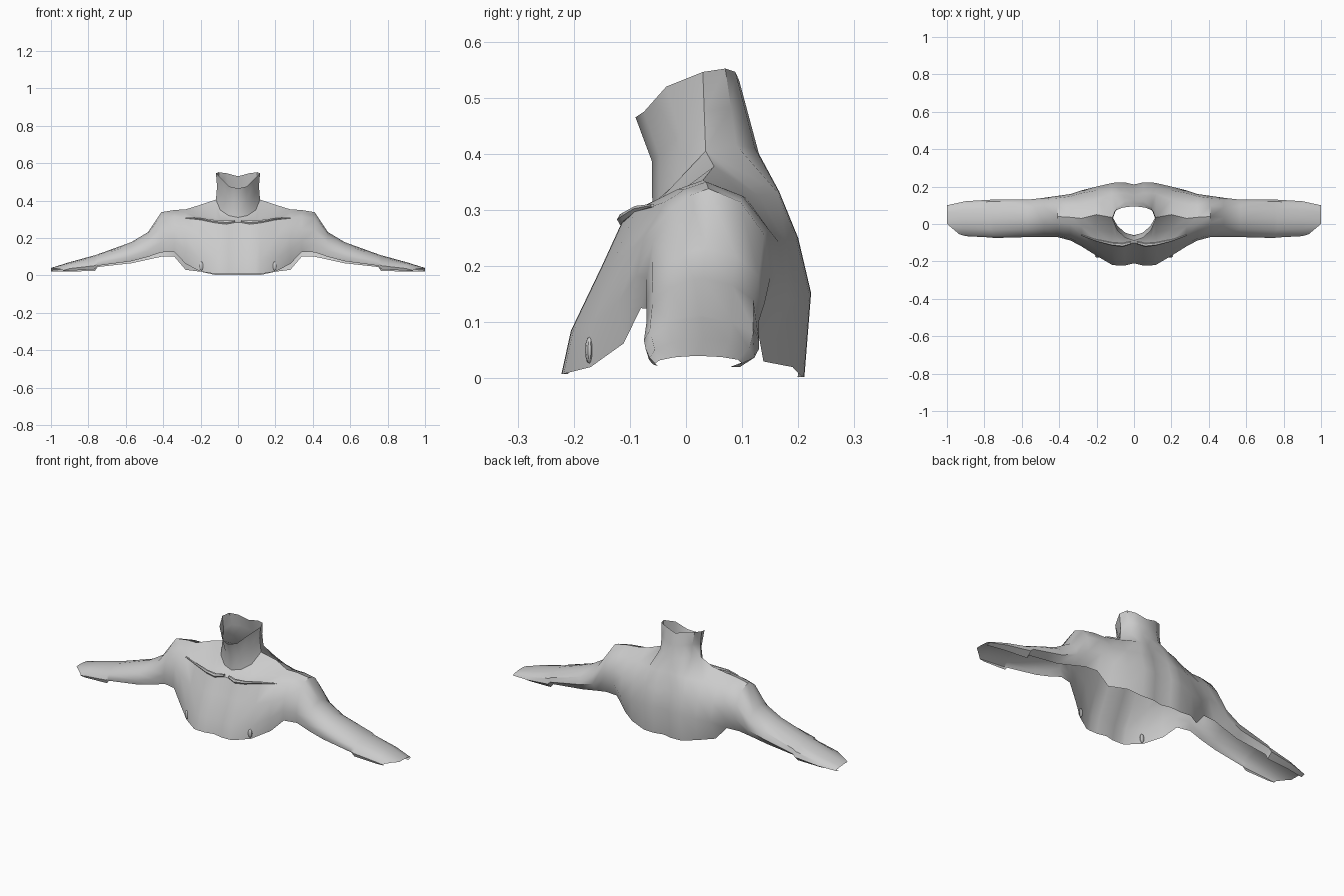
import bpy, bmesh, math

if "Cube" in bpy.data.objects:
    bpy.data.objects.remove(bpy.data.objects["Cube"], do_unlink=True)

skin = bpy.data.materials.new("light_grey")
skin.use_nodes = True
colour = (0.6, 0.6, 0.6, 1)
skin.diffuse_color = colour
bsdf = skin.node_tree.nodes["Principled BSDF"]
bsdf.inputs["Base Color"].default_value = colour
bsdf.inputs["Roughness"].default_value = 0.8


def finish(name, bm):
    """Make a smooth-shaded object from one half and mirror it."""
    mesh = bpy.data.meshes.new(name)
    bm.to_mesh(mesh)
    bm.free()
    mesh.materials.append(skin)
    ob = bpy.data.objects.new(name, mesh)
    bpy.context.collection.objects.link(ob)
    bpy.ops.object.select_all(action="DESELECT")
    ob.select_set(True)
    bpy.context.view_layer.objects.active = ob
    bpy.ops.object.shade_smooth_by_angle(angle=math.radians(40))
    mod = ob.modifiers.new("mirror", "MIRROR")
    mod.merge_threshold = 0.0005


def grid(bm, rows):
    for a, b in zip(rows, rows[1:]):
        for i in range(len(a) - 1):
            bm.faces.new((a[i], b[i], b[i + 1], a[i + 1]))


def lerp(a, b, t):
    return a + (b - a) * t


# Side profiles (y, z): chest from hem to collarbone, spine from nape to hem
CHEST = [(-.222, .008), (-.205, .085), (-.15, .2), (-.112, .283)]
SPINE = [(.166, .333), (.2, .25), (.223, .152), (.211, .002)]
# Neck opening: x, body inset, front (y, z), back (y, z)
OPENING = [
    (0, .012, -.06, .31, .13, .4),
    (.05, 0, -.048, .32, .123, .41),
    (.095, .001, -.015, .35, .09, .415),
    (.118, .004, .035, .405, .035, .405),
]
# Outer chest section, front hem over the shoulder slope to the back hem
OUTER_CHEST = [(-.17, .02), (-.17, .09), (-.132, .2), (-.09, .3), (-.03, .318),
               (.05, .378), (.13, .325), (.18, .24), (.2, .14), (.19, .02)]
# Arm section as fractions of depth and height, open underneath
ARM_SHAPE = [(.03, .1), (0, .33), (.05, .6), (.21, .86), (.35, .95),
             (.5, 1), (.76, .9), (.95, .66), (1, .33), (.86, 0)]
# Arm stations: x, front y, back y, bottom z, top z
ARM = [
    (.28, -.12, .18, .03, .353),
    (.34, -.088, .16, .1, .35),
    (.41, -.07, .15, .1, .338),
    (.48, -.07, .14, .085, .232),
    (.57, -.07, .13, .065, .178),
    (.75, -.075, .13, .045, .113),
    (.765, -.072, .13, .025, .108),
    (.9, -.065, .122, .02, .071),
    (1, -.055, .1, .02, .04),
]

bm = bmesh.new()


def row(x, pts):
    return [bm.verts.new((x, y, z)) for y, z in pts]


# Chest and back strips beside the neck, with a hollow behind the collarbone
front, back = [], []
for x, inset, fy, fz, by, bz in OPENING:
    pts = [(y + inset, z) for y, z in CHEST]
    cy, cz = pts[-1]
    pts += [(lerp(cy, fy, .45), lerp(cz, fz, .2)), (fy, fz)]
    front.append(row(x, pts))
    nape = [front[-1][-1]] if (fy, fz) == (by, bz) else row(x, [(by, bz)])
    back.append(nape + row(x, [(y - inset, z) for y, z in SPINE]))

# Shoulders and arms, with the wrist end slanting back along its front edge
outer = [row(.2, OUTER_CHEST)]
for x, y0, y1, z0, z1 in ARM:
    section = row(x, [(lerp(y0, y1, u), lerp(z0, z1, v)) for u, v in ARM_SHAPE])
    if x == 1:
        for v in section:
            v.co.x -= 1.2 * max(0, -v.co.y)
    outer.append(section)
grid(bm, front + [r[:6] for r in outer])
grid(bm, back + [r[5:] for r in outer])

# Neck rising from the opening to a rim that juts forward under the jaw
RIM = [(0, -.09, .465), (.045, -.075, .475), (.09, -.035, .52), (.118, .03, .546),
       (.103, .07, .552), (.06, .088, .546), (0, .095, .53)]
base = [r[-1] for r in front] + [r[0] for r in reversed(back[:-1])]
middle = []
for v, p in zip(base, RIM):
    x, y, z = (lerp(a, b, .5) for a, b in zip(v.co, p))
    middle.append(bm.verts.new((x * .95, y + (.014 if y < 0 else 0), z)))
grid(bm, [base, middle, [bm.verts.new(p) for p in RIM]])

bmesh.ops.recalc_face_normals(bm, faces=bm.faces)
bm.faces.ensure_lookup_table()
if bm.faces[0].normal.y > 0:
    bmesh.ops.reverse_faces(bm, faces=bm.faces)
finish("torso_and_arms", bm)

# Collarbones: slim tapered bars from the throat notch outward (x, y, z, radius)
BAR = [(.015, -.1, .29, .008), (.06, -.112, .283, .011), (.118, -.107, .288, .009),
       (.2, -.088, .302, .006), (.28, -.06, .308, .003)]
bm = bmesh.new()
loops = []
for x, y, z, r in BAR:
    angles = [k * math.tau / 6 for k in range(6)]
    loops.append(row(x, [(y + r * math.cos(a), z + r * math.sin(a)) for a in angles]))
grid(bm, [ring + ring[:1] for ring in loops])
bm.faces.new(loops[0])
bm.faces.new(loops[-1])
bmesh.ops.recalc_face_normals(bm, faces=bm.faces)
finish("collarbones", bm)

# Small oval bumps low on the chest
bm = bmesh.new()
bmesh.ops.create_uvsphere(bm, u_segments=10, v_segments=6, radius=1)
bmesh.ops.scale(bm, vec=(.013, .008, .024), verts=bm.verts)
bmesh.ops.translate(bm, vec=(.195, -.172, .05), verts=bm.verts)
finish("chest_bumps", bm)
